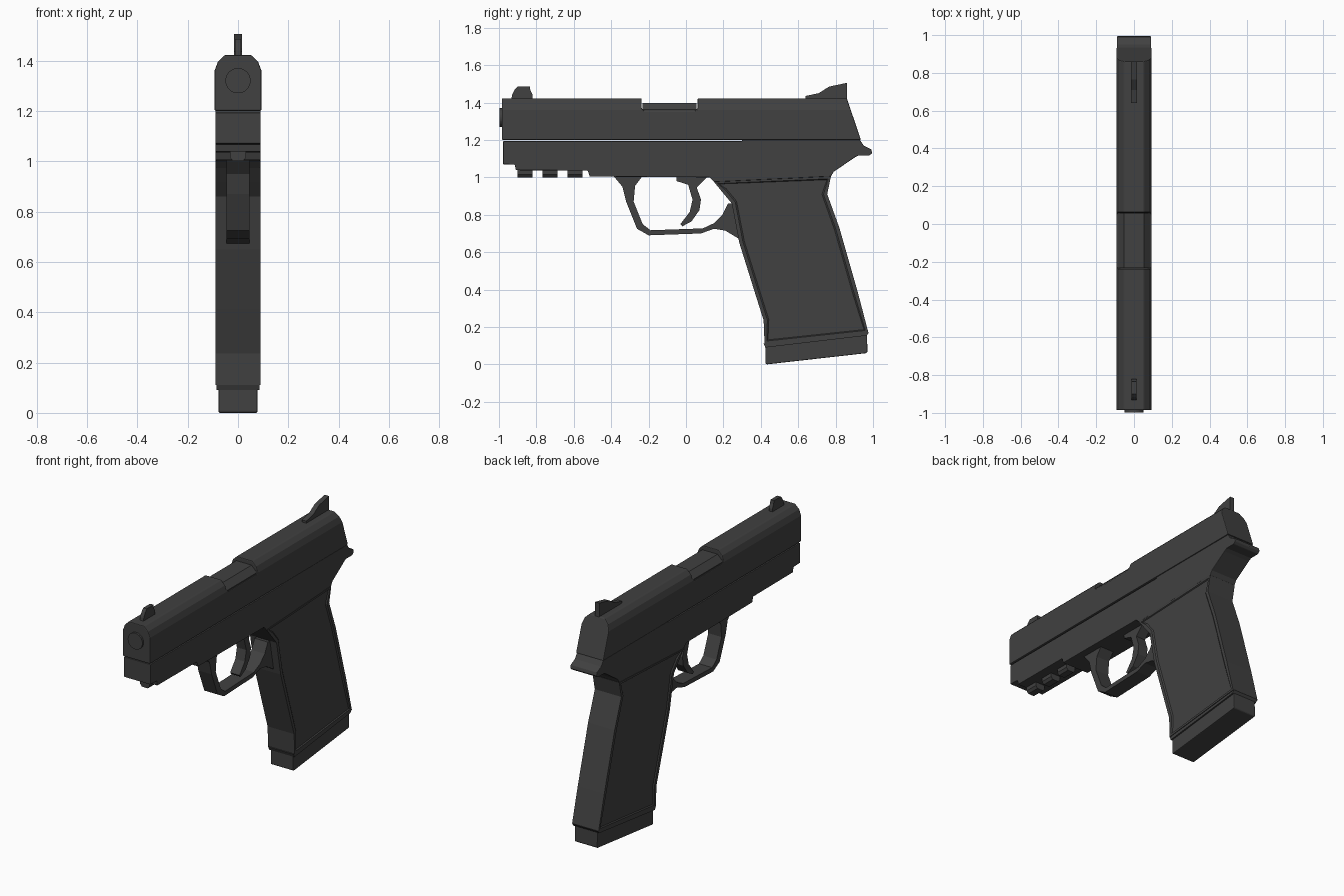
import bpy, bmesh, math

cube = bpy.data.objects.get("Cube")
if cube:
    bpy.data.objects.remove(cube, do_unlink=True)

COLOUR = (0.052, 0.052, 0.052, 1)
metal = bpy.data.materials.new("dark_grey")
metal.use_nodes = True
metal.diffuse_color = COLOUR
shader = metal.node_tree.nodes["Principled BSDF"]
shader.inputs["Base Color"].default_value = COLOUR
shader.inputs["Roughness"].default_value = 0.6


def finish(name, bm, bevel=0):
    bmesh.ops.recalc_face_normals(bm, faces=bm.faces)
    mesh = bpy.data.meshes.new(name)
    bm.to_mesh(mesh)
    bm.free()
    mesh.materials.append(metal)
    obj = bpy.data.objects.new(name, mesh)
    bpy.context.collection.objects.link(obj)
    if bevel:
        add_bevel(obj, bevel)
    return obj


def add_bevel(obj, width):
    mod = obj.modifiers.new("edge_bevel", "BEVEL")
    mod.width = width
    mod.segments = 2
    mod.limit_method = "ANGLE"
    mod.angle_limit = math.radians(40)


def prism(points, start, end, axis):
    """Extrude a closed outline along x (outline in y, z) or y (outline in x, z)."""
    bm = bmesh.new()
    place = (lambda p: (start, *p)) if axis == "x" else (lambda p: (p[0], start, p[1]))
    face = bm.faces.new([bm.verts.new(place(p)) for p in points])
    new = bmesh.ops.extrude_face_region(bm, geom=[face])["geom"]
    shift = (end - start, 0, 0) if axis == "x" else (0, end - start, 0)
    bmesh.ops.translate(bm, vec=shift, verts=[g for g in new if isinstance(g, bmesh.types.BMVert)])
    bmesh.ops.recalc_face_normals(bm, faces=bm.faces)
    return bm


def plate(name, points, half, bevel=0):
    return finish(name, prism(points, -half, half, "x"), bevel)


def mirrored(half_outline):
    return half_outline + [(-x, z) for x, z in reversed(half_outline)]


# Slide: rounded section, raked rear end, ejection port cut across the top
section = mirrored([(0.093, 1.2), (0.093, 1.36), (0.08, 1.395), (0.052, 1.422)])
bm = prism(section, -0.985, 0.86, "y")
for v in bm.verts:
    if v.co.y > 0:
        v.co.y += (1.422 - v.co.z) * 0.34
slide = finish("slide", bm)
cutter = plate("port_cutter", [(-0.225, 1.355), (0.05, 1.355), (0.062, 1.37),
                               (0.062, 1.5), (-0.237, 1.5), (-0.237, 1.37)], 0.2)
cutter.hide_render = True
cutter.hide_viewport = True
cutter.display_type = "WIRE"
cut = slide.modifiers.new("port", "BOOLEAN")
cut.operation = "DIFFERENCE"
cut.solver = "EXACT"
cut.object = cutter
add_bevel(slide, 0.005)

# Barrel block inside the port, and the muzzle
hood = mirrored([(0.088, 1.34), (0.088, 1.362), (0.052, 1.398)])
finish("barrel_hood", prism(hood, -0.232, 0.057, "y"))
ring = [(0.05 * math.cos(a * math.tau / 32), 1.32 + 0.05 * math.sin(a * math.tau / 32))
        for a in range(32)]
finish("muzzle", prism(ring, -0.997, -0.9, "y"))

# Sights
plate("front_sight", [(-0.935, 1.41), (-0.93, 1.44), (-0.915, 1.47), (-0.9, 1.485),
                      (-0.835, 1.485), (-0.832, 1.465), (-0.82, 1.44), (-0.82, 1.41)], 0.012)
plate("rear_sight", [(0.64, 1.41), (0.64, 1.435), (0.71, 1.45), (0.765, 1.485),
                     (0.86, 1.505), (0.86, 1.41)], 0.015)

# Frame with beavertail; its top sits just under the slide ahead of the grip
grip_top = [(0.15, 0.975), (0.775, 1.005)]
plate("frame", [(-0.978, 1.193), (-0.978, 1.07), (-0.915, 1.068), (-0.91, 1.038),
                (-0.525, 1.036), (-0.515, 1.004), (0.125, 1.0)] + grip_top +
      [(0.79, 1.03), (0.9, 1.105), (0.92, 1.116), (0.98, 1.116), (0.995, 1.13), (0.99, 1.15),
       (0.95, 1.17), (0.93, 1.2), (0.3, 1.2), (0.3, 1.193)], 0.09, 0.004)

# Accessory rail teeth
for i in range(3):
    y = -0.902 + i * 0.134
    tooth = mirrored([(0.02, 1.0), (0.032, 1.015), (0.032, 1.045)])
    finish("rail_tooth", prism(tooth, y, y + 0.08, "y"))

# Grip with a sunken panel on each side
bm = prism([(0.15, 0.975), (0.195, 0.92), (0.245, 0.86), (0.285, 0.65), (0.36, 0.41), (0.415, 0.235),
            (0.42, 0.11), (0.975, 0.17), (0.92, 0.38), (0.82, 0.73), (0.755, 0.91),
            (0.775, 1.005)], -0.09, 0.09, "x")
sides = [f for f in bm.faces if abs(f.normal.x) > 0.9]
bmesh.ops.inset_individual(bm, faces=sides, thickness=0.02)
bmesh.ops.inset_individual(bm, faces=sides, thickness=0.008, depth=-0.006)
finish("grip", bm)

# Grip lip and magazine base
plate("grip_lip", [(0.415, 0.111), (0.424, 0.09), (0.966, 0.154), (0.978, 0.171)], 0.086)
plate("magazine_base", [(0.425, 0.1), (0.425, 0.006), (0.432, 0), (0.965, 0.06),
                        (0.97, 0.066), (0.968, 0.16)], 0.077, 0.004)

# Trigger guard loop, outer edge then inner edge
plate("trigger_guard", [(-0.39, 1.01), (-0.34, 0.95), (-0.32, 0.87), (-0.262, 0.725), (-0.2, 0.69),
                        (0.08, 0.7), (0.15, 0.725), (0.21, 0.715), (0.31, 0.655), (0.31, 0.86),
                        (0.225, 0.86), (0.195, 0.8), (0.15, 0.755), (0.09, 0.727), (-0.19, 0.717),
                        (-0.232, 0.75), (-0.28, 0.87), (-0.272, 0.955), (-0.23, 1.01)], 0.045)

# Trigger
plate("trigger", [(-0.05, 1.01), (-0.05, 0.98), (0.012, 0.96), (0.035, 0.88), (0.02, 0.815),
                  (-0.03, 0.75), (-0.02, 0.738), (0.03, 0.765), (0.072, 0.825), (0.08, 0.88),
                  (0.058, 0.945), (0.12, 1.01)], 0.032)
